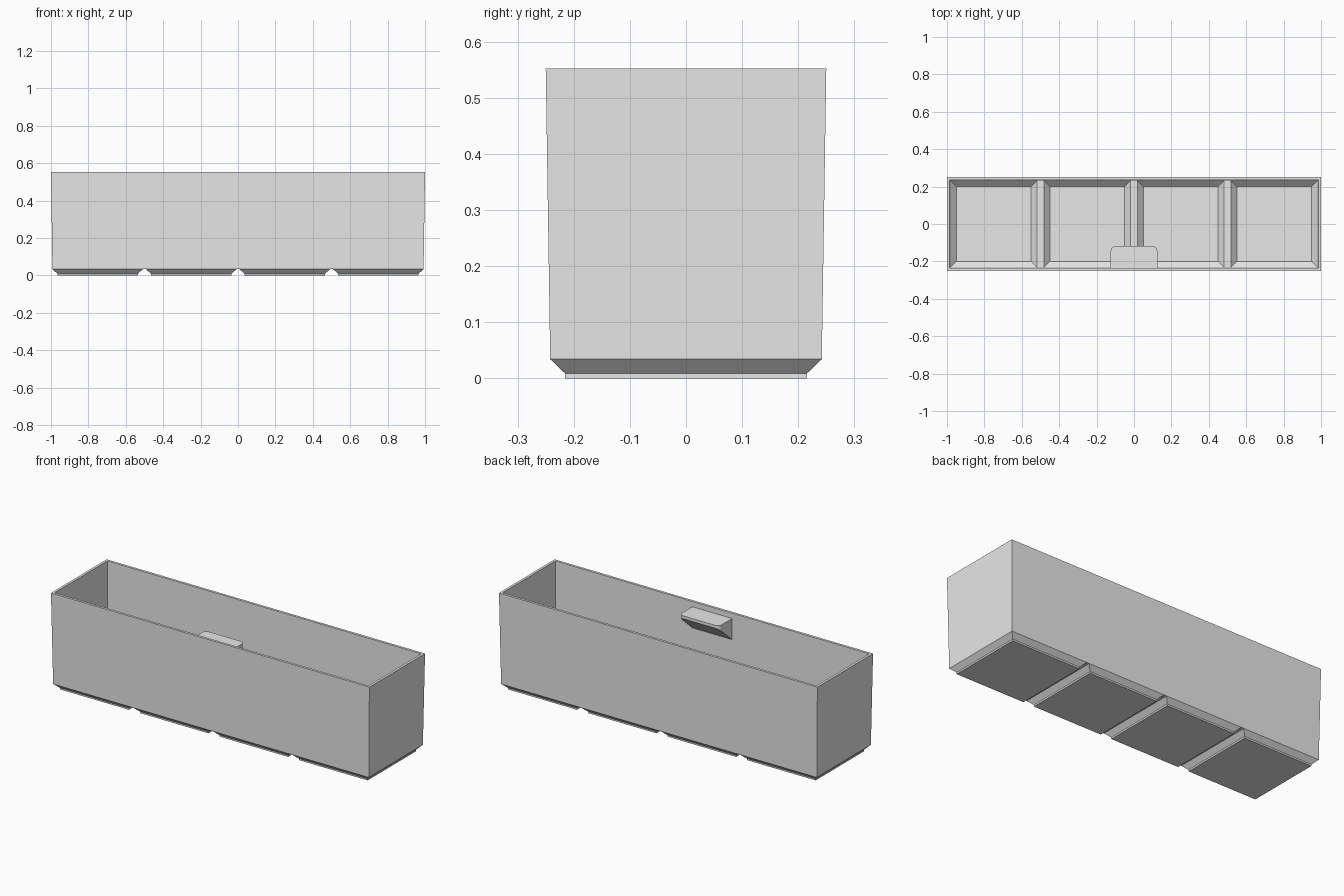
import bpy, bmesh, math

if "Cube" in bpy.data.objects:
    bpy.data.objects.remove(bpy.data.objects["Cube"])

grey = bpy.data.materials.new("light_grey")
grey.use_nodes = True
colour = (0.8, 0.8, 0.8, 1)
grey.diffuse_color = colour
grey.node_tree.nodes["Principled BSDF"].inputs["Base Color"].default_value = colour

CELL = 0.5                          # spacing of the square feet
CENTRES = [(i - 1.5) * CELL for i in range(4)]
END = CENTRES[-1]
FOOT, POCKET = 0.242, 0.232         # half widths of foot and pocket at the top
BASE_Z, RIDGE_Z, TOP_Z = 0.034, 0.05, 0.552


def ring(bm, cx, hx, hy, z):
    """Rectangle of vertices, anticlockwise from above."""
    return [bm.verts.new((cx + sx * hx, sy * hy, z))
            for sx, sy in ((-1, -1), (1, -1), (1, 1), (-1, 1))]


def loft(bm, rings):
    for a, b in zip(rings, rings[1:]):
        for i in range(len(a)):
            j = (i + 1) % len(a)
            bm.faces.new((a[i], a[j], b[j], b[i]))


def finish(bm, name):
    bmesh.ops.remove_doubles(bm, verts=bm.verts, dist=0.0001)
    mesh = bpy.data.meshes.new(name)
    bm.to_mesh(mesh)
    bm.free()
    mesh.materials.append(grey)
    obj = bpy.data.objects.new(name, mesh)
    bpy.context.collection.objects.link(obj)
    return obj


# Tapered walls: up the outside, over the rim, down the inside
bm = bmesh.new()
loft(bm, [ring(bm, 0, END + h, h, z) for h, z in
          ((FOOT, BASE_Z), (0.25, TOP_Z), (0.236, TOP_Z), (POCKET, RIDGE_Z))])
finish(bm, "bin_walls")

# Chamfered feet below, with the flat strips between them
bm = bmesh.new()
for cx in CENTRES:
    rings = [ring(bm, cx, h, h, z) for h, z in
             ((0.216, 0), (0.216, 0.009), (FOOT, BASE_Z))]
    loft(bm, rings)
    bm.faces.new(rings[0][::-1])
for cx in CENTRES[:-1]:
    strip = ring(bm, cx + CELL / 2, CELL / 2 - FOOT, FOOT, BASE_Z)
    bm.faces.new(strip[::-1])
finish(bm, "feet")

# Sloped pockets inside, with the ridges between them
bm = bmesh.new()
for cx in CENTRES:
    rings = [ring(bm, cx, h, h, z) for h, z in
             ((POCKET, RIDGE_Z), (0.2, 0.018), (0.2, 0.015))]
    loft(bm, rings)
    bm.faces.new(rings[-1])
for cx in CENTRES[:-1]:
    bm.faces.new(ring(bm, cx + CELL / 2, CELL / 2 - POCKET, POCKET, RIDGE_Z))
finish(bm, "floor_pockets")

# Finger tab on the inside of the front wall: wedge profile (y, z) swept in x
bm = bmesh.new()
HALF, WALL, TIP = 0.125, -0.238, -0.118
profile = [(WALL, 0.522), (WALL, 0.4), (TIP, 0.505), (TIP, 0.522)]
left, right = ([bm.verts.new((s * HALF, y, z)) for y, z in profile] for s in (-1, 1))
loft(bm, [left, right])
bm.faces.new(left[::-1])
bm.faces.new(right)
# Round the two free corners
tips = [e for e in bm.edges
        if all(abs(v.co.y - TIP) < 0.001 for v in e.verts)
        and abs(e.verts[0].co.x - e.verts[1].co.x) < 0.001]
bmesh.ops.bevel(bm, geom=tips, offset=0.027, segments=5, profile=0.5, affect='EDGES')
bmesh.ops.recalc_face_normals(bm, faces=bm.faces)
tab = finish(bm, "finger_tab")

# Smooth only the rounded corners of the tab
bpy.ops.object.select_all(action='DESELECT')
tab.select_set(True)
bpy.context.view_layer.objects.active = tab
bpy.ops.object.shade_smooth_by_angle(angle=math.radians(30))
